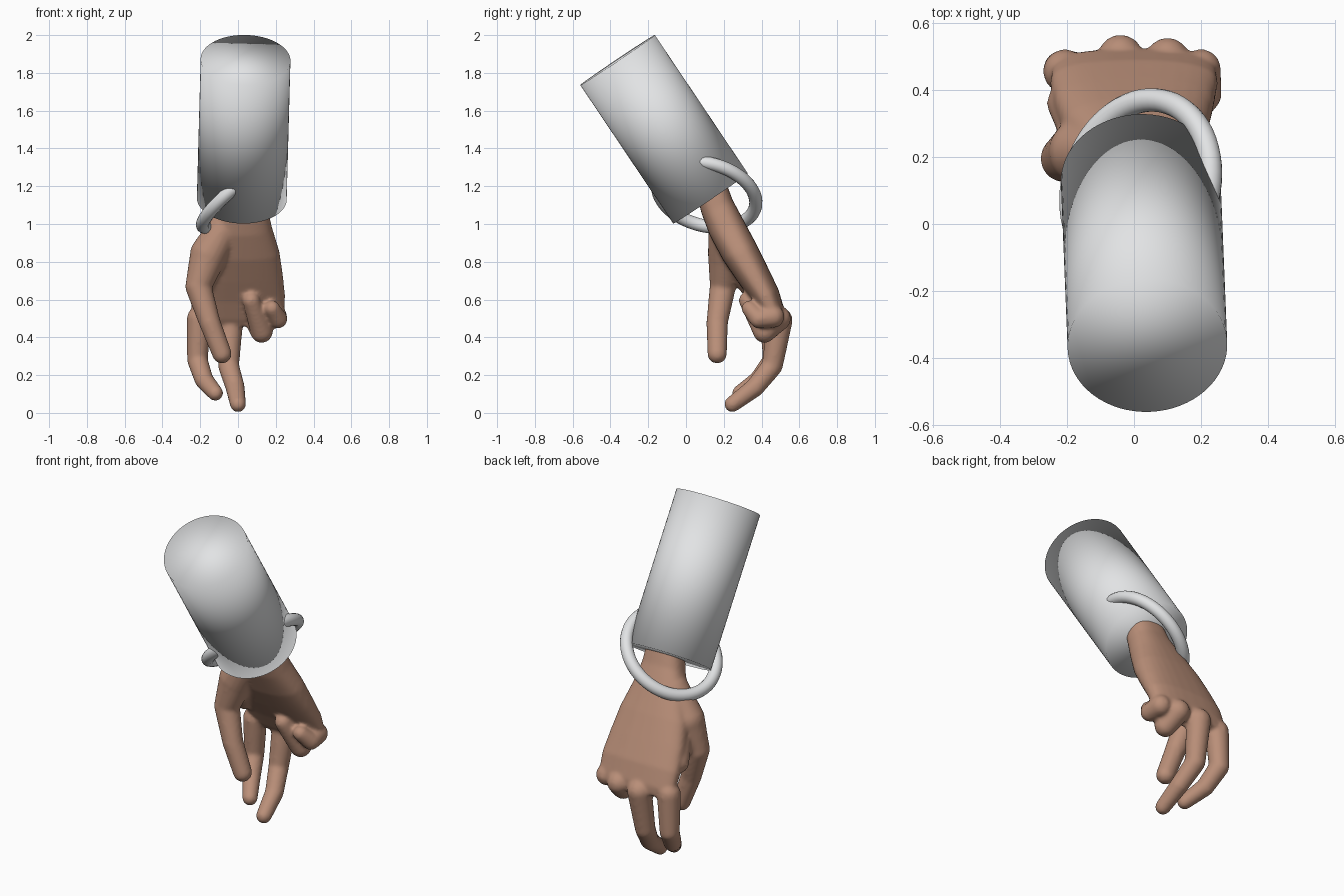
import bpy, bmesh, math
from mathutils import Vector, Matrix

if "Cube" in bpy.data.objects:
    bpy.data.objects.remove(bpy.data.objects["Cube"])


def material(name, rgb):
    m = bpy.data.materials.new(name)
    m.diffuse_color = (*rgb, 1)
    m.use_nodes = True
    m.node_tree.nodes["Principled BSDF"].inputs["Base Color"].default_value = m.diffuse_color
    return m


WHITE = material("pale_grey", (0.76, 0.77, 0.78))
SKIN = material("skin_brown", (0.49, 0.275, 0.19))


def finish(bm, name, mat):
    bmesh.ops.recalc_face_normals(bm, faces=bm.faces)
    for f in bm.faces:
        f.smooth = True
    me = bpy.data.meshes.new(name)
    bm.to_mesh(me)
    bm.free()
    me.materials.append(mat)
    ob = bpy.data.objects.new(name, me)
    bpy.context.collection.objects.link(ob)
    return ob


def cone(bm, a, b, ra, rb, seg=20):
    """Closed frustum from a to b."""
    d = b - a
    rot = d.to_track_quat('Z', 'Y').to_matrix().to_4x4()
    bmesh.ops.create_cone(bm, cap_ends=True, segments=seg, radius1=ra, radius2=rb,
                          depth=d.length, matrix=Matrix.Translation((a + b) / 2) @ rot)


def limb(bm, joints):
    """Chain of rounded, tapered segments; joints are (x, y, z, radius)."""
    for x, y, z, r in joints:
        bmesh.ops.create_uvsphere(bm, u_segments=20, v_segments=12, radius=r,
                                  matrix=Matrix.Translation((x, y, z)))
    for p, q in zip(joints, joints[1:]):
        cone(bm, Vector(p[:3]), Vector(q[:3]), p[3], q[3])


# Sleeve: closed cylinder, shaded smooth right over its ends
bm = bmesh.new()
cone(bm, Vector((0.02, 0.13, 1.135)), Vector((0.04, -0.3625, 1.868)), 0.238, 0.238, 64)
finish(bm, "sleeve", WHITE)

# Bracelet: tilted ring around the cuff
bpy.ops.mesh.primitive_torus_add(major_segments=64, minor_segments=16,
                                 major_radius=0.265, minor_radius=0.035)
ring = bpy.context.object
ring.name = "bracelet"
tilt = Vector((-0.62, 0.20, 0.76)).to_track_quat('Z', 'Y').to_matrix().to_4x4()
ring.data.transform(Matrix.Translation((0.02, 0.11, 1.155)) @ tilt)
for p in ring.data.polygons:
    p.use_smooth = True
ring.data.materials.append(WHITE)

# Palm: oval sections (x, y, z, half width, half thickness) from wrist to knuckles
bm = bmesh.new()
sections = [(0.04, 0.13, 1.20, 0.105, 0.085), (0.03, 0.165, 1.09, 0.125, 0.09),
            (0.015, 0.215, 0.98, 0.165, 0.098), (0.005, 0.285, 0.85, 0.215, 0.098),
            (0.0, 0.355, 0.73, 0.238, 0.088), (0.0, 0.42, 0.62, 0.25, 0.077),
            (0.0, 0.465, 0.52, 0.245, 0.062), (0.0, 0.48, 0.475, 0.22, 0.045)]
N = 28
loops = []
for x, y, z, w, t in sections:
    loop = []
    for i in range(N):
        a = 2 * math.pi * i / N
        c, s = math.cos(a), math.sin(a)
        c = math.copysign(abs(c) ** 0.8, c)
        s = math.copysign(abs(s) ** 0.8, s)
        loop.append(bm.verts.new((x + w * c, y + 0.9 * t * s, z + 0.44 * t * s)))
    loops.append(loop)
for lo, hi in zip(loops, loops[1:]):
    for i in range(N):
        j = (i + 1) % N
        bm.faces.new((lo[i], lo[j], hi[j], hi[i]))
bm.faces.new(loops[0])
bm.faces.new(loops[-1])
bmesh.ops.recalc_face_normals(bm, faces=bm.faces)

# Thumb, with the fleshy base and the web beside it
limb(bm, [(-0.06, 0.205, 1.0, 0.085), (-0.155, 0.215, 0.84, 0.1), (-0.21, 0.195, 0.67, 0.07),
          (-0.15, 0.165, 0.48, 0.057), (-0.085, 0.165, 0.313, 0.052)])
limb(bm, [(-0.13, 0.25, 0.82, 0.08), (-0.2, 0.36, 0.65, 0.06)])
# Index and middle fingers hang down and curve forward
limb(bm, [(-0.205, 0.455, 0.50, 0.066), (-0.215, 0.462, 0.28, 0.055),
          (-0.18, 0.385, 0.175, 0.05), (-0.12, 0.285, 0.105, 0.042)])
limb(bm, [(-0.04, 0.497, 0.49, 0.068), (-0.05, 0.457, 0.25, 0.056),
          (-0.015, 0.365, 0.135, 0.051), (0.0, 0.245, 0.046, 0.043)])
# Ring and little fingers curl back to the palm
limb(bm, [(0.1, 0.49, 0.50, 0.066), (0.125, 0.415, 0.43, 0.06), (0.07, 0.325, 0.595, 0.046)])
limb(bm, [(0.2, 0.462, 0.51, 0.06), (0.212, 0.385, 0.497, 0.05), (0.18, 0.335, 0.553, 0.042)])
hand = finish(bm, "hand", SKIN)

# Fuse the parts into one soft skin
mod = hand.modifiers.new("fuse", 'REMESH')
mod.mode = 'VOXEL'
mod.voxel_size = 0.01
mod.use_smooth_shade = True
mod = hand.modifiers.new("soften", 'SMOOTH')
mod.factor = 0.5
mod.iterations = 8
